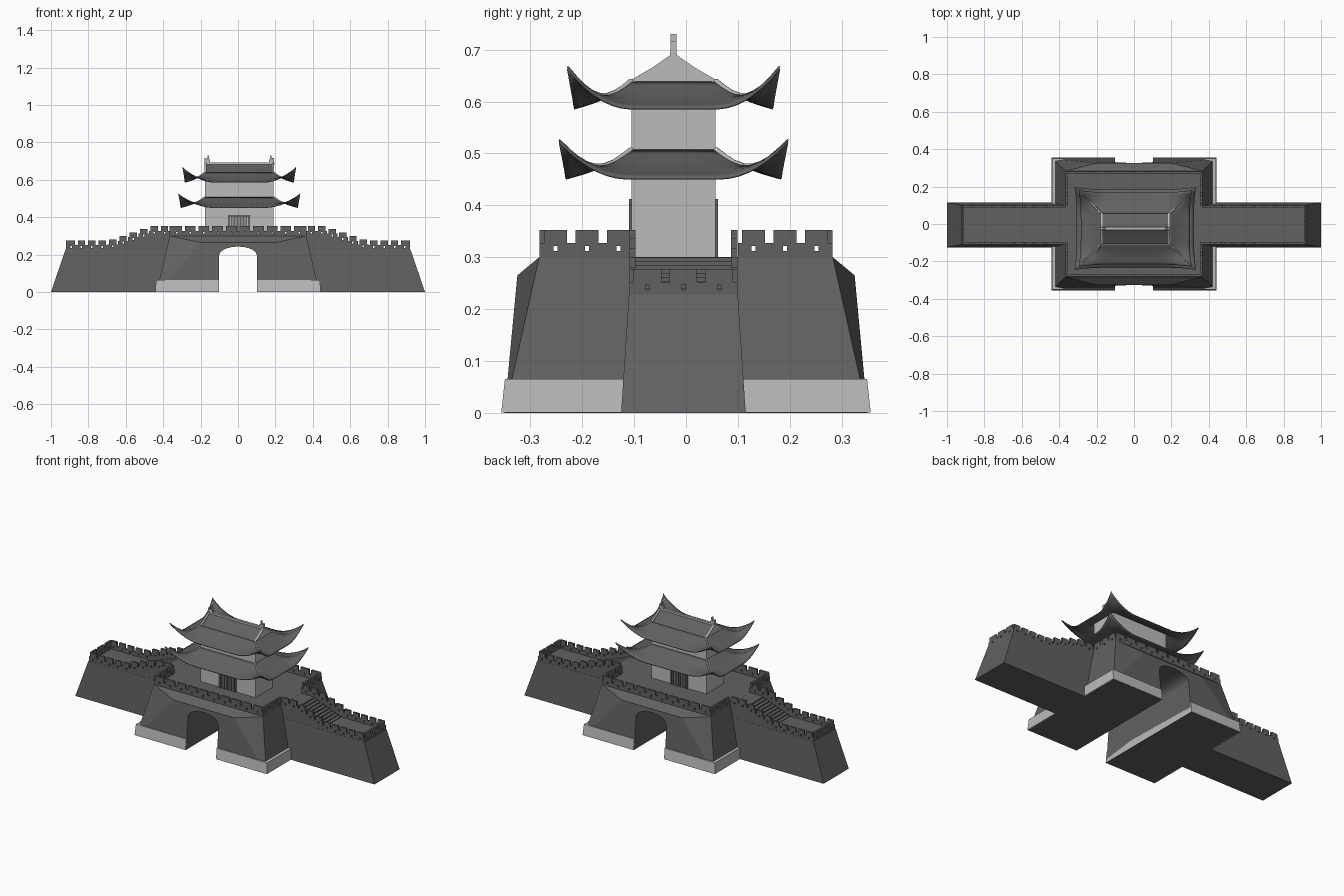
import bpy, bmesh, math
from mathutils import Vector

cube = bpy.data.objects.get("Cube")
if cube:
    bpy.data.objects.remove(cube, do_unlink=True)


def material(name, v):
    m = bpy.data.materials.new(name)
    m.use_nodes = True
    m.diffuse_color = (v, v, v, 1)
    m.node_tree.nodes["Principled BSDF"].inputs["Base Color"].default_value = (v, v, v, 1)
    return m


DARK = material("dark grey brick", 0.12)
LIGHT = material("light grey plaster", 0.5)
CX, CY = 0.007, -0.024            # tower centre


def finish(name, bm, *mats):
    bmesh.ops.recalc_face_normals(bm, faces=bm.faces)
    me = bpy.data.meshes.new(name)
    bm.to_mesh(me)
    bm.free()
    ob = bpy.data.objects.new(name, me)
    bpy.context.collection.objects.link(ob)
    for m in mats:
        me.materials.append(m)
    return ob


def box(bm, x0, x1, y0, y1, z0, z1):
    vs = bmesh.ops.create_cube(bm, size=1)["verts"]
    for v in vs:
        v.co = (x1 if v.co.x > 0 else x0, y1 if v.co.y > 0 else y0, z1 if v.co.z > 0 else z0)


def hull(name, points, mat):
    bm = bmesh.new()
    for p in points:
        bm.verts.new(p)
    bmesh.ops.convex_hull(bm, input=bm.verts)
    bmesh.ops.dissolve_limit(bm, angle_limit=0.01, verts=bm.verts, edges=bm.edges)
    return finish(name, bm, mat)


def corners(hx, hy, z):
    return [(sx * hx, sy * hy, z) for sx in (-1, 1) for sy in (-1, 1)]


# Gate platform with bulging front and back, and pale plinth
body = hull("gate_platform", corners(0.435, 0.35, 0) + corners(0.365, 0.283, 0.3)
            + corners(0.2, 0.325, 0.265), DARK)
plinth = hull("plinth", corners(0.442, 0.356, 0.001) + corners(0.438, 0.349, 0.065), LIGHT)

# Arched passage cut through both
bm = bmesh.new()
arch = [(-0.102, -0.1), (0.102, -0.1)]
arch += [(0.102 * math.cos(math.pi * i / 16), 0.185 + 0.058 * math.sin(math.pi * i / 16) ** 0.8)
         for i in range(17)]
face = bm.faces.new([bm.verts.new((x, -0.6, z)) for x, z in arch])
new = bmesh.ops.extrude_face_region(bm, geom=[face])["geom"]
bmesh.ops.translate(bm, vec=(0, 1.2, 0), verts=[g for g in new if isinstance(g, bmesh.types.BMVert)])
cutter = finish("passage_cutter", bm, DARK)
cutter.hide_render = True
cutter.hide_viewport = True
for ob in (body, plinth):
    mod = ob.modifiers.new("passage", "BOOLEAN")
    mod.operation = "DIFFERENCE"
    mod.solver = "EXACT"
    mod.object = cutter


# Crenellated wall with small loopholes, running along x or y
def crenel(bm, a, b, fixed, axis, base, bottom=None, n=None, thick=0.012):
    n = n or max(1, round((b - a) / 0.07))
    w = (b - a) / n
    for i in range(n):
        s = a + i * w
        c, e = s + w / 2, s + w
        z = base(c)
        low = z - 0.01 if bottom is None else bottom
        for p, q, z0, z1 in ((s, e, low, z + 0.012), (s, c - 0.004, z + 0.012, z + 0.022),
                             (c + 0.004, e, z + 0.012, z + 0.022), (s, e, z + 0.022, z + 0.027),
                             (s + 0.008, e - 0.008, z + 0.027, z + 0.052)):
            f = (fixed - thick / 2, fixed + thick / 2)
            if axis == "x":
                box(bm, p, q, *f, z0, z1)
            else:
                box(bm, *f, p, q, z0, z1)


def deck(x):
    return 0.3


def wing_deck(x):
    return 0.225 + 0.075 * min(1, max(0, (0.68 - abs(x)) / 0.22))


bm = bmesh.new()
for s in (-1, 1):
    crenel(bm, -0.365, 0.365, s * 0.276, "x", deck)
    for a, b in ((-0.282, -0.1), (0.1, 0.282)):
        crenel(bm, a, b, s * 0.359, "y", deck)
finish("platform_parapet", bm, DARK)

# Side walls with parapets and stairs
for side, s in (("left", 1), ("right", -1)):
    pts = [(s * x, y - 0.005, z) for x, h, z in ((0.3, 0.12, 0), (1, 0.12, 0), (0.3, 0.105, 0.228), (0.922, 0.105, 0.228))
           for y in (-h, h)]
    hull(side + "_wall", pts, DARK)
    bm = bmesh.new()
    lo, hi = sorted((s * 0.365, s * 0.92))
    for y in (-0.103, 0.093):
        crenel(bm, lo, hi, y, "x", wing_deck, 0.22, 10)
    crenel(bm, -0.109, 0.099, s * 0.914, "y", lambda c: 0.225, 0.22, 3)
    finish(side + "_wall_parapet", bm, DARK)
    bm = bmesh.new()
    for i in range(10):
        x0, x1 = sorted((s * 0.36, s * (0.63 - i * 0.02)))
        box(bm, x0, x1, -0.1, 0.09, 0.22, 0.232 + i * 0.0075)
    finish(side + "_stairs", bm, DARK)

# Tower walls
bm = bmesh.new()
box(bm, CX - 0.183, CX + 0.183, CY - 0.081, CY + 0.081, 0.295, 0.637)
finish("tower_walls", bm, LIGHT)

# Slatted doors, front and back
bm = bmesh.new()
for s in (-1, 1):
    y = CY + s * 0.083
    for i in range(8):
        x = CX - 0.056 + i * 0.0155
        box(bm, x - 0.005, x + 0.005, y - 0.003, y + 0.003, 0.3, 0.408)
    box(bm, CX - 0.061, CX + 0.061, y - 0.003, y + 0.003, 0.402, 0.412)
finish("door_slats", bm, DARK)


# Sweeping roof skirt: point at t along a side, s from wall to eave
def skirt_point(t, s, inner, mid, tip, zi, ze, zc):
    c = max(0, (abs(t) - 0.4) / 0.6) ** 2
    along = t * (inner[0] + (tip[0] - inner[0]) * s)
    out = inner[1] + (mid + (tip[1] - mid) * c - inner[1]) * s
    z = zi + (ze + (zc - ze) * c - zi) * s - (0.006 + 0.034 * c) * math.sin(math.pi * s)
    return along, out, z


def roof_skirt(name, ix, iy, tx, ty, zi, ze, zc):
    bm = bmesh.new()
    nt, ns = 24, 8
    for swap in (False, True):
        inner, tip = ((iy, ix), (ty, tx)) if swap else ((ix, iy), (tx, ty))
        for sign in (-1, 1):
            grid = []
            for i in range(nt + 1):
                row = []
                for j in range(ns + 1):
                    a, o, z = skirt_point(i / nt * 2 - 1, j / ns, inner, tip[1] - 0.012, tip, zi, ze, zc)
                    x, y = (sign * o, a) if swap else (a, sign * o)
                    row.append(bm.verts.new((CX + x, CY + y, z)))
                grid.append(row)
            for i in range(nt):
                for j in range(ns):
                    bm.faces.new((grid[i][j], grid[i + 1][j], grid[i + 1][j + 1], grid[i][j + 1]))
    bmesh.ops.remove_doubles(bm, verts=bm.verts, dist=0.0005)
    ob = finish(name, bm, DARK)
    mod = ob.modifiers.new("thickness", "SOLIDIFY")
    mod.thickness = 0.005
    mod.offset = 0
    for p in ob.data.polygons:
        p.use_smooth = abs(p.normal.z) > 0
    bpy.ops.object.select_all(action="DESELECT")
    ob.select_set(True)
    bpy.context.view_layer.objects.active = ob
    bpy.ops.object.shade_smooth_by_angle(angle=math.radians(30))
    # Pale hip ridges
    cu = bpy.data.curves.new(name + "_hips", "CURVE")
    cu.dimensions = "3D"
    cu.bevel_depth = 0.005
    cu.bevel_resolution = 1
    cu.use_fill_caps = True
    for sx in (-1, 1):
        for sy in (-1, 1):
            sp = cu.splines.new("POLY")
            sp.points.add(ns)
            for j, pt in enumerate(sp.points):
                a, o, z = skirt_point(1, j / ns, (ix, iy), ty - 0.012, (tx, ty), zi, ze, zc)
                pt.co = (CX + sx * a, CY + sy * o, z + 0.003, 1)
                pt.radius = 1 - 0.6 * j / ns
    hips = bpy.data.objects.new(name + "_hips", cu)
    cu.materials.append(LIGHT)
    bpy.context.collection.objects.link(hips)


roof_skirt("lower_roof", 0.183, 0.081, 0.325, 0.22, 0.505, 0.452, 0.523)
roof_skirt("upper_roof", 0.183, 0.081, 0.303, 0.204, 0.637, 0.587, 0.664)

# Gabled top: dark slopes, pale gable ends
bm = bmesh.new()
prof = [(-0.083, 0.635), (-0.04, 0.66), (0, 0.688), (0.04, 0.66), (0.083, 0.635)]
face = bm.faces.new([bm.verts.new((CX - 0.185, CY + y, z)) for y, z in prof])
new = bmesh.ops.extrude_face_region(bm, geom=[face])["geom"]
bmesh.ops.translate(bm, vec=(0.37, 0, 0), verts=[g for g in new if isinstance(g, bmesh.types.BMVert)])
bm.normal_update()
for f in bm.faces:
    f.material_index = 1 if abs(f.normal.x) > 0.9 else 0
finish("gabled_top", bm, DARK, LIGHT)

# Main ridge, gable trims and ridge-end finials
bm = bmesh.new()
box(bm, CX - 0.187, CX + 0.187, CY - 0.007, CY + 0.007, 0.68, 0.694)
for s in (-1, 1):
    x = CX + s * 0.181
    for a, b in zip(prof, prof[1:]):
        pts = [bm.verts.new((x + dx, CY + y, z + dz)) for y, z in (a, b)
               for dx in (-0.005, 0.005) for dz in (-0.002, 0.006)]
        bmesh.ops.convex_hull(bm, input=pts)
    x = CX + s * 0.172
    box(bm, x - 0.014, x + 0.014, CY - 0.006, CY + 0.006, 0.69, 0.708)
    box(bm, x - 0.005 + s * 0.009, x + 0.005 + s * 0.009, CY - 0.006, CY + 0.006, 0.7, 0.716)
    box(bm, x - 0.004 - s * 0.005, x + 0.004 - s * 0.005, CY - 0.006, CY + 0.006, 0.7, 0.73)
finish("ridge_and_finials", bm, LIGHT)
